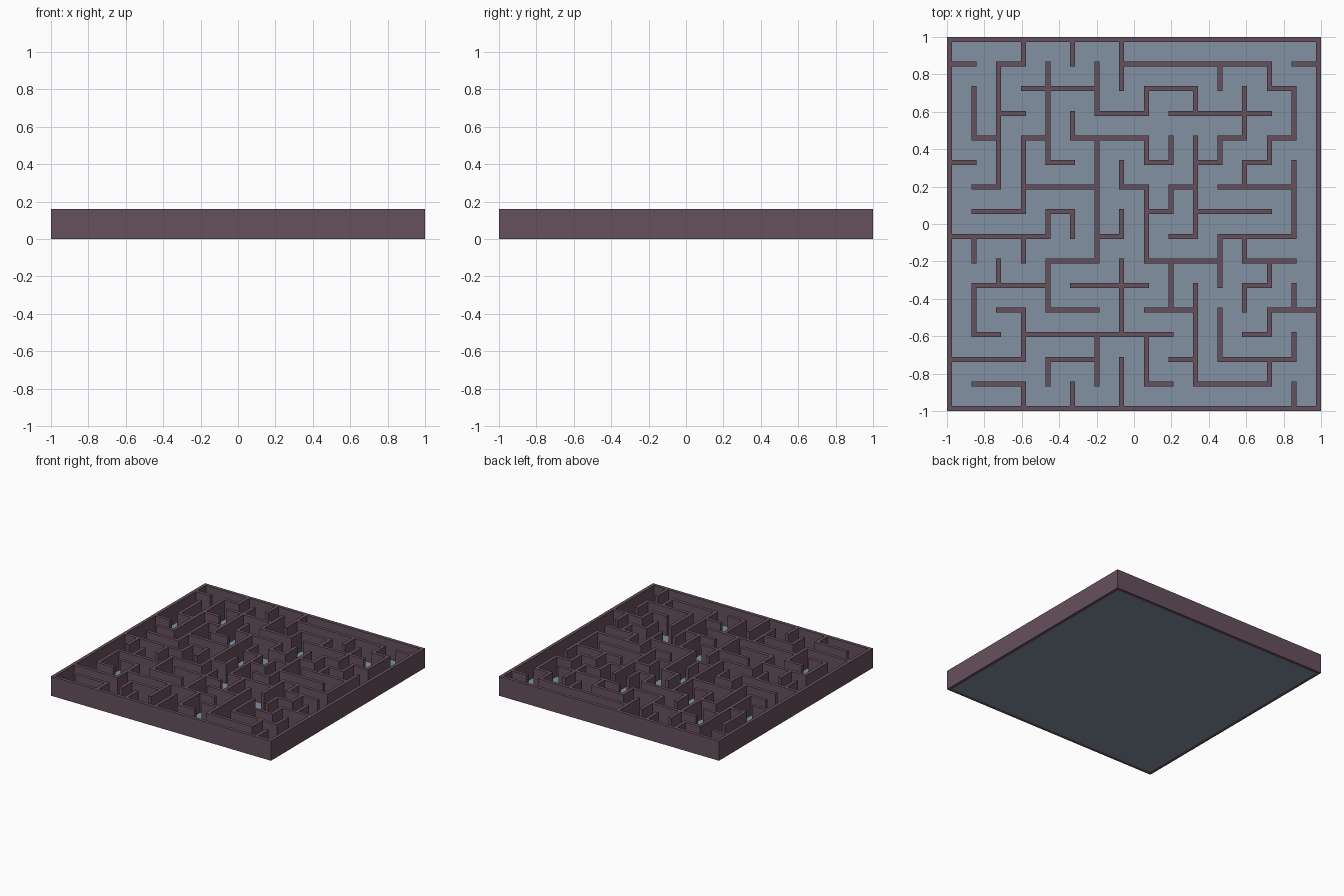
import bpy, bmesh

if "Cube" in bpy.data.objects:
    bpy.data.objects.remove(bpy.data.objects["Cube"])

N = 15                # cells per side
T = 0.027             # wall thickness
H = 0.16              # wall height
P = (2 - T) / N       # cell pitch
INNER = 1 - T         # inner face of the outer frame

# Inner walls along x: one string per grid line, back to front
ROWS = """
#.#....######.#
...###..##...#.
..#...##.####..
.#.#.###...#.#.
#...#...#.#.#..
.#.###.#.#.###.
.##.#...#.###..
####..#..#.###.
....##..###.##.
.###.###....#..
..#.##..##...##
.#.######...#..
###.##...#.###.
.##.....#.###..
""".split()

# Inner walls along y: one string per grid line, left to right (each read back to front)
COLS = """
..##....#.##...
.#####...#.....
#...###.#..##.#
.####..#.##..#.
#..#...#......#
.##.#####...##.
##...#.#.###.##
..#.#.###...##.
....#.#..##....
..#.####..####.
.#..#...##.##..
..##.#..#.#....
.#..#....#.#.#.
..##.###..#.#.#
""".split()


def material(name, color):
    m = bpy.data.materials.new(name)
    m.diffuse_color = (*color, 1)
    m.use_nodes = True
    m.node_tree.nodes["Principled BSDF"].inputs["Base Color"].default_value = m.diffuse_color
    return m


def add_box(bm, x0, x1, y0, y1, z0, z1):
    v = bmesh.ops.create_cube(bm, size=1)["verts"]
    bmesh.ops.scale(bm, vec=(x1 - x0, y1 - y0, z1 - z0), verts=v)
    bmesh.ops.translate(bm, vec=((x0 + x1) / 2, (y0 + y1) / 2, (z0 + z1) / 2), verts=v)


def finish(bm, name, mat):
    me = bpy.data.meshes.new(name)
    bm.to_mesh(me)
    bm.free()
    me.materials.append(mat)
    ob = bpy.data.objects.new(name, me)
    bpy.context.collection.objects.link(ob)


def line(i):
    return -1 + T / 2 + i * P


def clamp(v):
    return max(-INNER, min(INNER, v))


def runs(text):
    """Start and end of every unbroken run of wall."""
    start = None
    for k, c in enumerate(text + "."):
        if c == "#" and start is None:
            start = k
        elif c != "#" and start is not None:
            yield start, k
            start = None


wall_mat = material("wall_plum", (0.133, 0.08, 0.109))
floor_mat = material("floor_blue_grey", (0.225, 0.285, 0.36))

# Outer frame: four sides
bm = bmesh.new()
for s in (-1, 1):
    a, b = sorted((s, s * INNER))
    add_box(bm, -1, 1, a, b, 0, H)
    add_box(bm, a, b, -INNER, INNER, 0, H)
finish(bm, "outer_frame", wall_mat)

# Inner maze walls
bm = bmesh.new()
for j, text in enumerate(ROWS, 1):
    y = -line(j)
    for a, b in runs(text):
        add_box(bm, clamp(line(a) - T / 2), clamp(line(b) + T / 2),
                y - T / 2, y + T / 2, 0.001, H)
for i, text in enumerate(COLS, 1):
    x = line(i)
    for a, b in runs(text):
        add_box(bm, x - T / 2, x + T / 2,
                clamp(-line(b) - T / 2), clamp(-line(a) + T / 2), 0.001, H)
finish(bm, "maze_walls", wall_mat)

# Thin floor sheet inside the frame
bm = bmesh.new()
bmesh.ops.create_grid(bm, x_segments=1, y_segments=1, size=INNER)
finish(bm, "floor", floor_mat)
